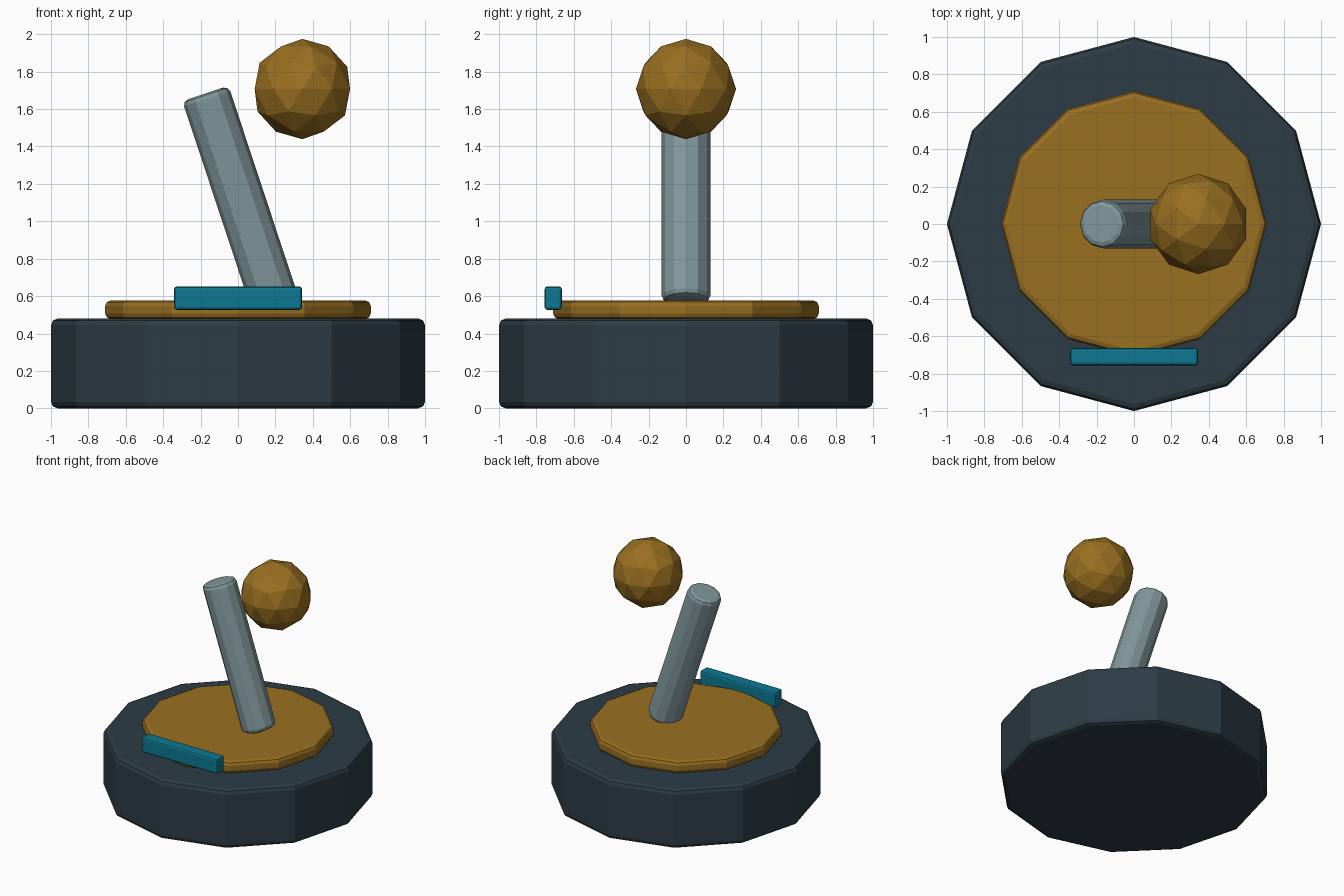
import bpy, math

if "Cube" in bpy.data.objects:
    bpy.data.objects.remove(bpy.data.objects["Cube"])


def material(name, rgb):
    m = bpy.data.materials.new(name)
    m.diffuse_color = (*rgb, 1)
    m.use_nodes = True
    m.node_tree.nodes["Principled BSDF"].inputs["Base Color"].default_value = m.diffuse_color
    return m


DARK = material("dark_slate", (0.026, 0.045, 0.06))
GOLD = material("gold", (0.32, 0.16, 0.015))
STEEL = material("steel", (0.22, 0.31, 0.33))
TEAL = material("teal", (0.004, 0.19, 0.29))


def finish(name, mat, bevel=0, segments=2):
    ob = bpy.context.object
    ob.name = name
    ob.data.materials.append(mat)
    if bevel:
        mod = ob.modifiers.new("bevel", 'BEVEL')
        mod.width = bevel
        mod.segments = segments
        mod.limit_method = 'ANGLE'
        mod.angle_limit = math.radians(40)
    return ob


def post(name, radius, height, centre, mat, bevel, tilt=0):
    # twelve-sided cylinder with a corner pointing along +x
    bpy.ops.mesh.primitive_cylinder_add(vertices=12, radius=radius, depth=height,
                                        location=centre, rotation=(0, tilt, 0))
    return finish(name, mat, bevel)


# Round base and raised plate
post("base", 1.0, 0.48, (0, 0, 0.24), DARK, 0.035)
post("top_plate", 0.71, 0.10, (0, 0, 0.527), GOLD, 0.03)

# Leaning lever shaft
post("lever_shaft", 0.13, 1.17, (0.01, 0, 1.128), STEEL, 0.03, tilt=-0.32)

# Faceted knob floating beside the shaft
bpy.ops.mesh.primitive_ico_sphere_add(subdivisions=2, radius=0.268,
                                      location=(0.344, 0, 1.707))
finish("lever_knob", GOLD)

# Front marker bar
bpy.ops.mesh.primitive_cube_add(size=1, location=(0, -0.71, 0.589))
bpy.context.object.scale = (0.685, 0.092, 0.125)
bpy.ops.object.transform_apply(location=False, rotation=False, scale=True)
finish("front_bar", TEAL, 0.015)
